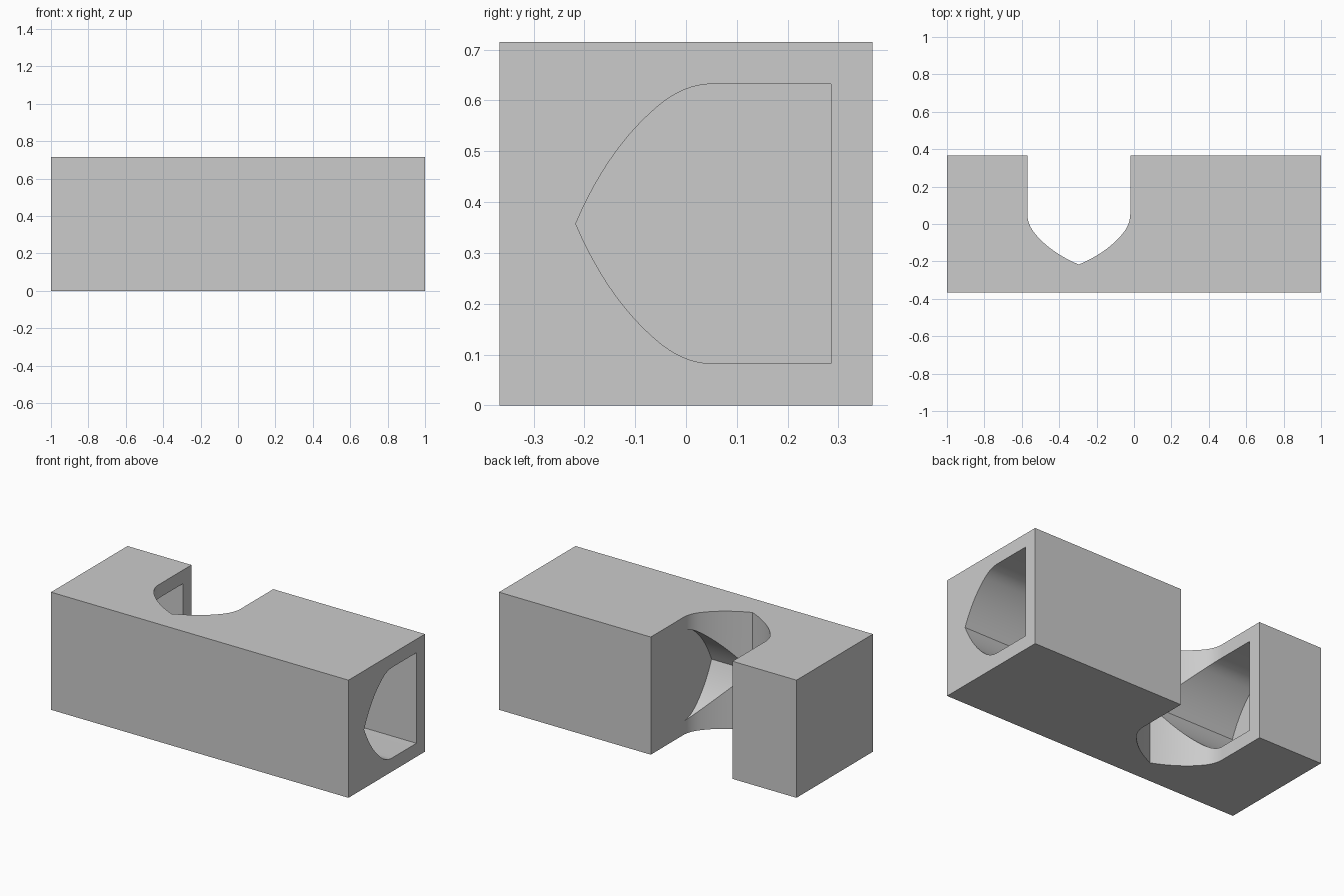
import bpy, bmesh
from math import radians

if "Cube" in bpy.data.objects:
    bpy.data.objects.remove(bpy.data.objects["Cube"])

L, D, H = 2.0, 0.734, 0.715      # block size
MID_Z = H / 2


def bezier(a, c, b, n):
    return [tuple((1-t)**2*a[i] + 2*t*(1-t)*c[i] + t*t*b[i] for i in (0, 1))
            for t in (k / n for k in range(n + 1))]


# Pointed arch half profile: (y, half width), tip first
half = (bezier((-.217, 0), (-.152, .152), (-.052, .234), 12)[:-1]
        + bezier((-.052, .234), (-.002, .275), (.053, .275), 10))


def arch(back_y):
    pts = half + [(back_y, .275)]
    return pts + [(y, -w) for y, w in reversed(pts[1:])]


def prism(name, points, offset):
    """Extrude a closed loop of 3D points by an offset."""
    bm = bmesh.new()
    face = bm.faces.new([bm.verts.new(p) for p in points])
    new = bmesh.ops.extrude_face_region(bm, geom=[face])["geom"]
    bmesh.ops.translate(bm, vec=offset,
                        verts=[g for g in new if isinstance(g, bmesh.types.BMVert)])
    bmesh.ops.recalc_face_normals(bm, faces=bm.faces)
    mesh = bpy.data.meshes.new(name)
    bm.to_mesh(mesh)
    bm.free()
    obj = bpy.data.objects.new(name, mesh)
    bpy.context.collection.objects.link(obj)
    return obj


def tunnel(name, x0, x1):
    return prism(name, [(x0, y, MID_Z + w) for y, w in arch(.285)], (x1 - x0, 0, 0))


# Main block
bpy.ops.mesh.primitive_cube_add(size=1, location=(0, 0, MID_Z))
block = bpy.context.object
block.name = "block"
block.scale = (L, D, H)
bpy.ops.object.transform_apply(location=True, scale=True)

# Vertical notch open to the back, blind chamber beside it, blind end chamber
cutters = [
    prism("notch_cutter", [(-.295 + w, y, -.1) for y, w in arch(.5)], (0, 0, H + .2)),
    tunnel("left_chamber_cutter", -.87, -.02),
    tunnel("right_chamber_cutter", .11, 1.1),
]
for c in cutters:
    m = block.modifiers.new(c.name, "BOOLEAN")
    m.operation, m.solver, m.object = "DIFFERENCE", "EXACT", c
    c.hide_render = True
    bpy.ops.object.select_all(action="DESELECT")
    block.select_set(True)
    bpy.context.view_layer.objects.active = block
    bpy.ops.object.modifier_apply(modifier=m.name)
for c in cutters:
    bpy.data.objects.remove(c)

bpy.ops.object.shade_smooth_by_angle(angle=radians(25))
